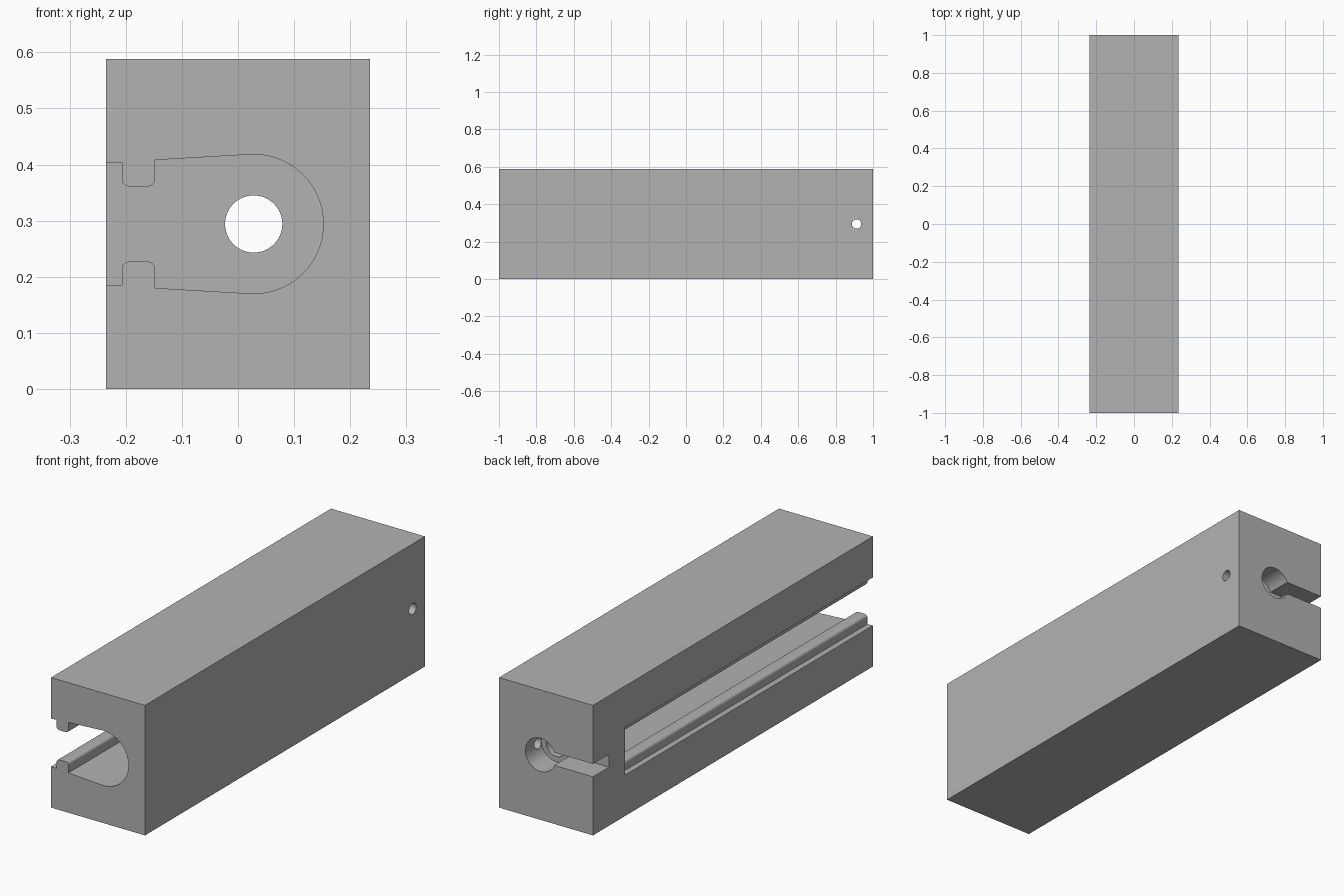
import bpy, bmesh, math
from mathutils import Matrix, Vector

old = bpy.data.objects.get("Cube")
if old:
    bpy.data.objects.remove(old, do_unlink=True)

HALF_W, HEIGHT = 0.235, 0.588
MID = HEIGHT / 2          # height of the bore axis
AXIS_X = 0.028            # sideways place of the bore axis
POCKET_END, STEP = 0.771, 0.886

grey = bpy.data.materials.new("plain_grey")
grey.use_nodes = True
colour = (0.45, 0.45, 0.45, 1)
grey.diffuse_color = colour
grey.node_tree.nodes["Principled BSDF"].inputs["Base Color"].default_value = colour


def make(name, bm):
    bmesh.ops.recalc_face_normals(bm, faces=bm.faces)
    mesh = bpy.data.meshes.new(name)
    bm.to_mesh(mesh)
    bm.free()
    mesh.materials.append(grey)
    obj = bpy.data.objects.new(name, mesh)
    bpy.context.collection.objects.link(obj)
    return obj


def box(name, x0, x1, y0, y1, z0, z1):
    bm = bmesh.new()
    place = Matrix.Translation(((x0 + x1) / 2, (y0 + y1) / 2, (z0 + z1) / 2))
    size = Matrix.Diagonal((x1 - x0, y1 - y0, z1 - z0, 1))
    bmesh.ops.create_cube(bm, size=1, matrix=place @ size)
    return make(name, bm)


def cylinder(name, radius, start, end, sides=64):
    start, end = Vector(start), Vector(end)
    axis = end - start
    turn = axis.to_track_quat('Z', 'Y').to_matrix().to_4x4()
    bm = bmesh.new()
    bmesh.ops.create_cone(bm, cap_ends=True, segments=sides, radius1=radius,
                          radius2=radius, depth=axis.length,
                          matrix=Matrix.Translation((start + end) / 2) @ turn)
    return make(name, bm)


def arc(cx, cz, r, a0, a1, n):
    angles = [math.radians(a0 + (a1 - a0) * i / n) for i in range(n + 1)]
    return [(cx + r * math.cos(a), cz + r * math.sin(a)) for a in angles]


def pocket():
    # Upper half of the section, heights measured from the bore axis
    r = 0.013
    upper = [(-0.3, 0.105), (-0.207, 0.110)]
    upper += arc(-0.207 + r, 0.067 + r, r, 180, 270, 6)
    upper += arc(-0.148 - r, 0.067 + r, r, 270, 360, 6)
    upper += [(-0.148, 0.114)]
    upper += arc(AXIS_X, 0, 0.124, 93.4, 0, 28)
    section = upper + [(x, -z) for x, z in reversed(upper[:-1])]
    bm = bmesh.new()
    face = bm.faces.new([bm.verts.new((x, -1.1, MID + z)) for x, z in section])
    out = bmesh.ops.extrude_face_region(bm, geom=[face])
    moved = [v for v in out["geom"] if isinstance(v, bmesh.types.BMVert)]
    bmesh.ops.translate(bm, verts=moved, vec=(0, POCKET_END + 1.1, 0))
    return make("pocket_cutter", bm)


# Solid block
body = box("slotted_block", -HALF_W, HALF_W, -1, 1, 0, HEIGHT)

# Long side pocket, stepped end bore, end slot and cross pin hole
cutters = [
    pocket(),
    cylinder("bore_cutter", 0.051, (AXIS_X, 0.7, MID), (AXIS_X, 0.95, MID)),
    cylinder("counterbore_cutter", 0.075, (AXIS_X, STEP, MID), (AXIS_X, 1.1, MID)),
    box("end_slot_cutter", -0.3, AXIS_X, STEP, 1.1, MID - 0.029, MID + 0.029),
    cylinder("pin_hole_cutter", 0.025, (AXIS_X, 0.912, MID), (0.3, 0.912, MID), 32),
]
bpy.context.view_layer.objects.active = body
for cutter in cutters:
    mod = body.modifiers.new("cut", 'BOOLEAN')
    mod.operation, mod.solver, mod.object = 'DIFFERENCE', 'EXACT', cutter
    bpy.ops.object.modifier_apply(modifier=mod.name)
    bpy.data.objects.remove(cutter, do_unlink=True)

# Smooth curved walls, crisp edges
bpy.ops.object.select_all(action='DESELECT')
body.select_set(True)
bpy.ops.object.shade_smooth_by_angle(angle=math.radians(30))
